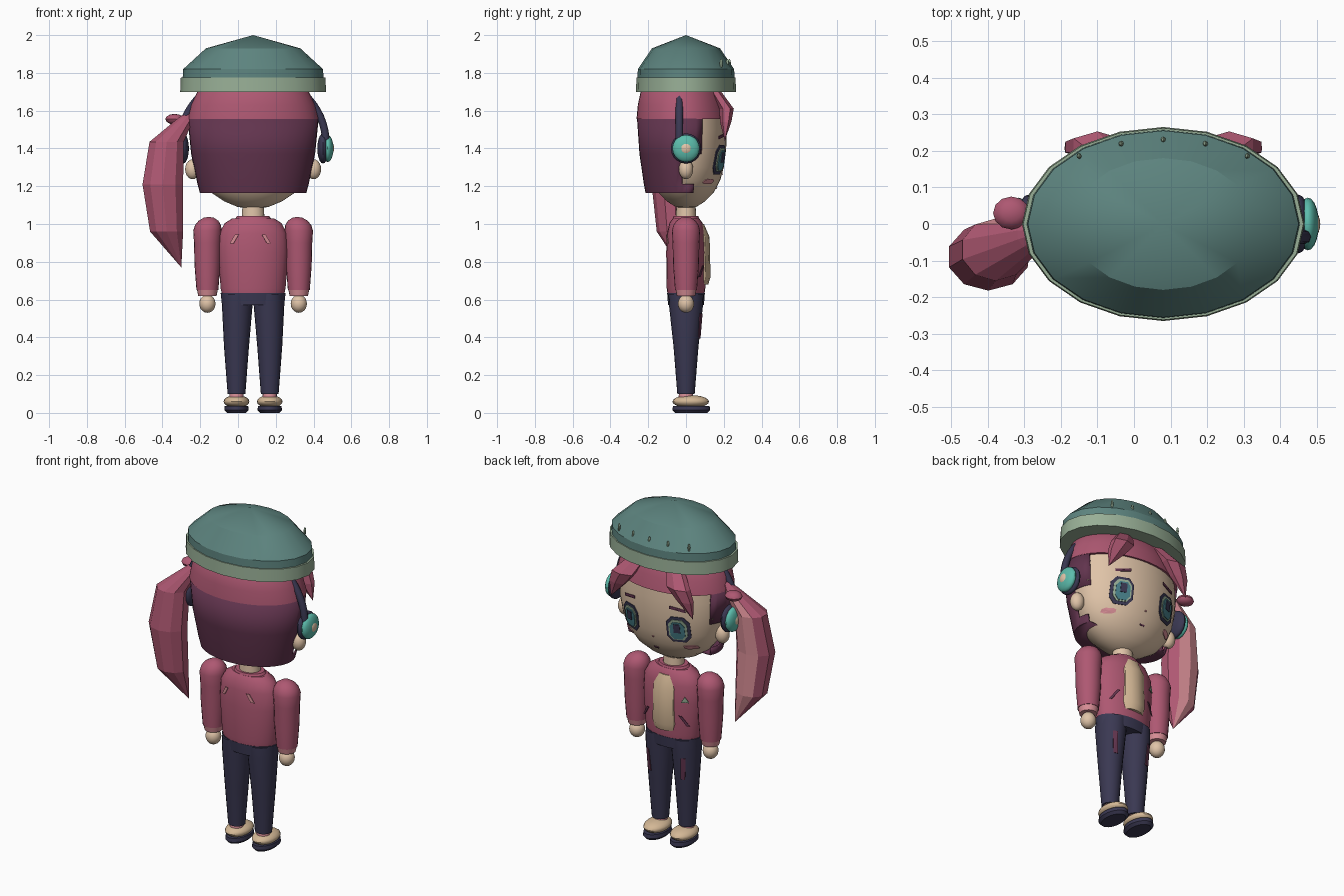
import bpy, bmesh, math
from mathutils import Vector

cube = bpy.data.objects.get("Cube")
if cube:
    bpy.data.objects.remove(cube, do_unlink=True)

CX = 0.08  # body centre line


def material(name, rgb):
    m = bpy.data.materials.new(name)
    m.use_nodes = True
    lin = [(c / 255 / 12.92 if c < 11 else ((c / 255 + 0.055) / 1.055) ** 2.4) for c in rgb] + [1]
    m.diffuse_color = lin
    m.node_tree.nodes["Principled BSDF"].inputs["Base Color"].default_value = lin
    return m


pink = material("rose pink", (174, 88, 114))
light_pink = material("light pink", (216, 142, 150))
plum = material("dark plum", (98, 52, 78))
hat_teal = material("hat teal", (93, 132, 127))
sage = material("pale sage", (152, 175, 150))
navy = material("navy", (58, 56, 82))
skin = material("skin", (224, 196, 168))
mint = material("bright mint", (92, 188, 172))
iris = material("iris teal", (72, 128, 138))
beige = material("shirt beige", (212, 184, 150))


def finish(name, bm, mat, angle=30, normals=True):
    if normals:
        bmesh.ops.recalc_face_normals(bm, faces=bm.faces)
    me = bpy.data.meshes.new(name)
    bm.to_mesh(me)
    bm.free()
    me.materials.append(mat)
    ob = bpy.data.objects.new(name, me)
    bpy.context.collection.objects.link(ob)
    if angle:
        bpy.ops.object.select_all(action="DESELECT")
        ob.select_set(True)
        bpy.context.view_layer.objects.active = ob
        bpy.ops.object.shade_smooth_by_angle(angle=math.radians(angle))
    return ob


def loft_mesh(rings, seg, caps=True):
    """Stack of horizontal ellipses (x, y, z, rx, ry), starting at +y."""
    bm = bmesh.new()
    loops = []
    for x, y, z, rx, ry in rings:
        ts = [2 * math.pi * i / seg for i in range(seg)]
        loops.append([bm.verts.new((x - rx * math.sin(t), y + ry * math.cos(t), z)) for t in ts])
    for a, b in zip(loops, loops[1:]):
        for i in range(seg):
            j = (i + 1) % seg
            bm.faces.new((a[i], a[j], b[j], b[i]))
    if caps:
        bm.faces.new(loops[0])
        bm.faces.new(loops[-1])
        bmesh.ops.remove_doubles(bm, verts=bm.verts, dist=0.0008)
    return bm


def loft(name, rings, mat, seg=24, angle=30):
    return finish(name, loft_mesh(rings, seg), mat, angle)


def ellipsoid(name, loc, size, mat, seg=20):
    bm = bmesh.new()
    bmesh.ops.create_uvsphere(bm, u_segments=seg, v_segments=seg // 2, radius=1)
    bmesh.ops.scale(bm, vec=size, verts=bm.verts)
    bmesh.ops.translate(bm, vec=loc, verts=bm.verts)
    return finish(name, bm, mat, 40)


def plate(name, pts, surf, off, mat):
    """Thin patch whose outline (x, z) is laid on a surface y = surf(x, z)."""
    bm = bmesh.new()
    mid = (sum(p[0] for p in pts) / len(pts), sum(p[1] for p in pts) / len(pts))
    vs = [bm.verts.new((x, surf(x, z) + off, z)) for x, z in list(pts) + [mid]]
    for i in range(len(pts)):
        bm.faces.new((vs[i], vs[(i + 1) % len(pts)], vs[-1]))
    ob = finish(name, bm, mat, 0)
    mod = ob.modifiers.new("thickness", "SOLIDIFY")
    mod.thickness, mod.offset = 0.004, 0


def bar(x, z, w, h, slant=0.0, lift=0.0):
    return [(x + a * w + b * slant, z + b * h + a * lift) for a, b in ((-1, -1), (1, -1), (1, 1), (-1, 1))]


def octagon(x, z, w, h):
    c = 0.55
    shape = ((1, c), (c, 1), (-c, 1), (-1, c), (-1, -c), (-c, -1), (c, -1), (1, -c))
    return [(x + a * w, z + b * h) for a, b in shape]


def ellipse_surf(cx, rx, ry, sign=1):
    return lambda x, z: sign * ry * math.sqrt(max(0, 1 - ((x - cx) / rx) ** 2))


# Head
PROFILE = [(1.08, 0.0), (1.09, 0.25), (1.12, 0.47), (1.165, 0.68), (1.23, 0.84),
           (1.3, 0.93), (1.4, 0.99), (1.5, 1.0), (1.6, 0.97)]
HX, HY = 0.325, 0.215
loft("head", [(CX, 0, z, HX * f, HY * f) for z, f in PROFILE], skin, 40)


def face_surf(x, z):
    for (z0, f0), (z1, f1) in zip(PROFILE, PROFILE[1:]):
        if z0 <= z <= z1:
            f = f0 + (f1 - f0) * (z - z0) / (z1 - z0)
            return HY * f * math.sqrt(max(0, 1 - ((x - CX) / (HX * f)) ** 2))
    return HY


for side, s in (("left", 1), ("right", -1)):
    ex, ez = CX + s * 0.155, 1.34
    plate(side + "_eye_outline", octagon(ex, ez, 0.062, 0.078), face_surf, 0.005, navy)
    plate(side + "_eye_rim", octagon(ex, ez, 0.048, 0.062), face_surf, 0.009, sage)
    plate(side + "_iris", octagon(ex, ez - 0.004, 0.038, 0.052), face_surf, 0.013, iris)
    plate(side + "_pupil", bar(ex, ez + 0.012, 0.017, 0.026), face_surf, 0.017, navy)
    plate(side + "_eyebrow", bar(ex, 1.465, 0.042, 0.008, 0, -s * 0.008), face_surf, 0.005, plum)
    plate(side + "_blush", octagon(CX + s * 0.2, 1.225, 0.032, 0.013), face_surf, 0.005, light_pink)
    ellipsoid(side + "_ear", (CX + s * 0.32, 0, 1.29), (0.04, 0.038, 0.053), skin)
plate("mouth", bar(CX, 1.19, 0.014, 0.004), face_surf, 0.004, plum)
plate("nose", bar(CX, 1.265, 0.005, 0.004), face_surf, 0.004, light_pink)

# Hair: crown, cropped back shell with side steps, fringe locks
loft("hair_crown", [(CX, -0.02, 1.555, 0.348, 0.242), (CX, -0.025, 1.63, 0.33, 0.23),
                    (CX, -0.03, 1.7, 0.295, 0.21), (CX, -0.03, 1.74, 0.26, 0.18)], pink, 40)
bm = loft_mesh([(CX, -0.02, z, r, r * 0.69) for z, r in
                ((1.165, 0.282), (1.21, 0.294), (1.37, 0.328), (1.56, 0.347))], 40, False)


def beyond_hairline(f):
    c = f.calc_center_median()
    return c.y > (0.05 if c.z < 1.21 else -0.03 if c.z < 1.37 else 0.075)


bmesh.ops.delete(bm, geom=[f for f in bm.faces if beyond_hairline(f)], context="FACES")
bm.faces.new([v for v in bm.verts if v.co.z < 1.17])
back = finish("back_hair", bm, plum)
shell = back.modifiers.new("thickness", "SOLIDIFY")
shell.thickness = 0.01

for side, s in (("left", 1), ("right", -1)):
    loft(side + "_fringe_lock", [(CX + s * 0.11, 0.15, 1.71, 0.05, 0.03),
                                 (CX + s * 0.18, 0.215, 1.61, 0.075, 0.038),
                                 (CX + s * 0.22, 0.21, 1.54, 0.055, 0.03),
                                 (CX + s * 0.27, 0.205, 1.44, 0.0, 0.0)], pink, 6, 0)

# Side ponytail with a light streak on its front facets
tail = loft("ponytail", [(-0.25, -0.02, 1.6, 0.015, 0.015), (-0.275, -0.03, 1.56, 0.045, 0.04),
                         (-0.378, -0.07, 1.435, 0.095, 0.085), (-0.398, -0.09, 1.21, 0.113, 0.092),
                         (-0.378, -0.075, 0.96, 0.092, 0.08), (-0.3, -0.03, 0.77, 0, 0)], pink, 10, 0)
tail.data.materials.append(light_pink)
for p in tail.data.polygons:
    if p.normal.y > 0.85 and p.center.z < 1.5:
        p.material_index = 1
ellipsoid("hair_tie", (-0.335, 0.03, 1.555), (0.05, 0.045, 0.028), pink, 12)

# Beanie with folded band and studs
loft("beanie_crown", [(CX, 0, 1.74, 0.375, 0.258), (CX, 0, 1.82, 0.37, 0.255),
                      (CX, 0, 1.93, 0.25, 0.18), (CX, 0, 2.0, 0, 0)], hat_teal, 20)
loft("beanie_band", [(CX, 0, 1.7, 0.386, 0.265), (CX, 0, 1.775, 0.383, 0.262)], sage, 20)
for i in range(-2, 3):
    ellipsoid("beanie_stud", (CX + i * 0.115, 0.23 - 0.011 * i * i, 1.85), (0.007, 0.008, 0.025), sage, 8)

# Headphones
curve = bpy.data.curves.new("headphone_band", "CURVE")
curve.dimensions = "3D"
curve.bevel_depth = 0.02
curve.bevel_resolution = 2
curve.use_fill_caps = True
path = curve.splines.new("POLY")
path.points.add(32)
for i, p in enumerate(path.points):
    t = math.pi * i / 32
    p.co = (CX + 0.385 * math.cos(t), -0.035, 1.43 + 0.36 * math.sin(t), 1)
curve.materials.append(navy)
bpy.context.collection.objects.link(bpy.data.objects.new("headphone_band", curve))
for side, s in (("left", 1), ("right", -1)):
    for part, x, rx, r, mat in (("cushion", 0.37, 0.03, 0.08, navy), ("cup", 0.395, 0.03, 0.072, mint),
                                ("cap", 0.405, 0.024, 0.038, skin)):
        ellipsoid(side + "_headphone_" + part, (CX + s * x, 0, 1.4), (rx, r, r), mat)

# Neck, jacket and shirt
loft("neck", [(CX, 0, 1.0, 0.062, 0.055), (CX, 0, 1.12, 0.055, 0.05)], skin)
loft("jacket", [(CX, 0, 0.63, 0.165, 0.098), (CX, 0, 0.66, 0.172, 0.102), (CX, 0, 0.85, 0.186, 0.105),
                (CX, 0, 0.95, 0.18, 0.1), (CX, 0, 1.005, 0.15, 0.088), (CX, 0, 1.03, 0.11, 0.07)], pink)
loft("jacket_collar", [(CX, 0, 1.015, 0.105, 0.075), (CX, 0, 1.042, 0.085, 0.065)], pink)
loft("shirt_front", [(CX, 0.07, 0.68, 0.07, 0.048), (CX, 0.078, 0.72, 0.078, 0.052),
                     (CX, 0.075, 0.93, 0.075, 0.05), (CX, 0.055, 1.0, 0.06, 0.04)], beige, 12)
front, rear = ellipse_surf(CX, 0.186, 0.104), ellipse_surf(CX, 0.186, 0.102, -1)
for side, s in (("left", 1), ("right", -1)):
    plate(side + "_back_stripe", bar(CX + s * 0.1 - 0.03 * (s > 0), 0.92, 0.01, 0.024, -s * 0.014), rear, -0.006, light_pink)
    plate(side + "_pocket_slit", bar(CX + s * 0.125, 0.75, 0.007, 0.03, -s * 0.02), front, 0.006, plum)
tx = CX - 0.13
plate("chest_badge", [(tx - 0.02, 0.86), (tx + 0.02, 0.86), (tx, 0.895)], front, 0.008, sage)

# Arms, legs and shoes
for side, s in (("left", 1), ("right", -1)):
    ax = CX + s * 0.242
    arm = [(ax, 0, z, r, r) for z, r in ((0.65, 0.058), (0.78, 0.068), (0.9, 0.071), (0.965, 0.075))]
    arm += [(ax - s * 0.008 * math.sin(t), 0, 0.965 + 0.073 * math.sin(t), 0.075 * math.cos(t), 0.073 * math.cos(t))
            for t in (0.4, 0.8, 1.2, math.pi / 2)]
    loft(side + "_sleeve", arm, pink, 20)
    loft(side + "_cuff", [(ax, 0, 0.618, 0.048, 0.048), (ax, 0, 0.655, 0.056, 0.056)], light_pink, 20)
    ellipsoid(side + "_hand", (ax, 0, 0.578), (0.043, 0.043, 0.048), skin)

    lx = CX + s * 0.088
    loft(side + "_trouser_leg", [(lx, 0, 0.1, 0.047, 0.046), (lx, 0, 0.35, 0.066, 0.066),
                                 (lx - s * 0.004, 0, 0.57, 0.081, 0.09), (lx - s * 0.006, 0, 0.63, 0.08, 0.092)], navy, 20)
    thigh = lambda x, z, lx=lx: (0.066 + (z - 0.35) * 0.1) * math.sqrt(max(0, 1 - ((x - lx) / 0.07) ** 2))
    plate(side + "_trouser_rip", bar(lx + s * 0.025, 0.46, 0.012, 0.065, s * 0.004), thigh, 0.005, plum)
    loft(side + "_sock", [(lx, 0, 0.06, 0.04, 0.042), (lx, 0, 0.115, 0.036, 0.036)], light_pink, 16)
    ellipsoid(side + "_shoe", (lx, 0.025, 0.06), (0.068, 0.097, 0.034), beige)
    loft(side + "_sole", [(lx, 0.028, 0.0, 0.05, 0.085), (lx, 0.028, 0.015, 0.065, 0.1),
                          (lx, 0.028, 0.037, 0.062, 0.097)], navy, 24)
loft("trouser_waist", [(CX, 0, 0.572, 0.165, 0.095), (CX, 0, 0.635, 0.172, 0.1)], navy)
